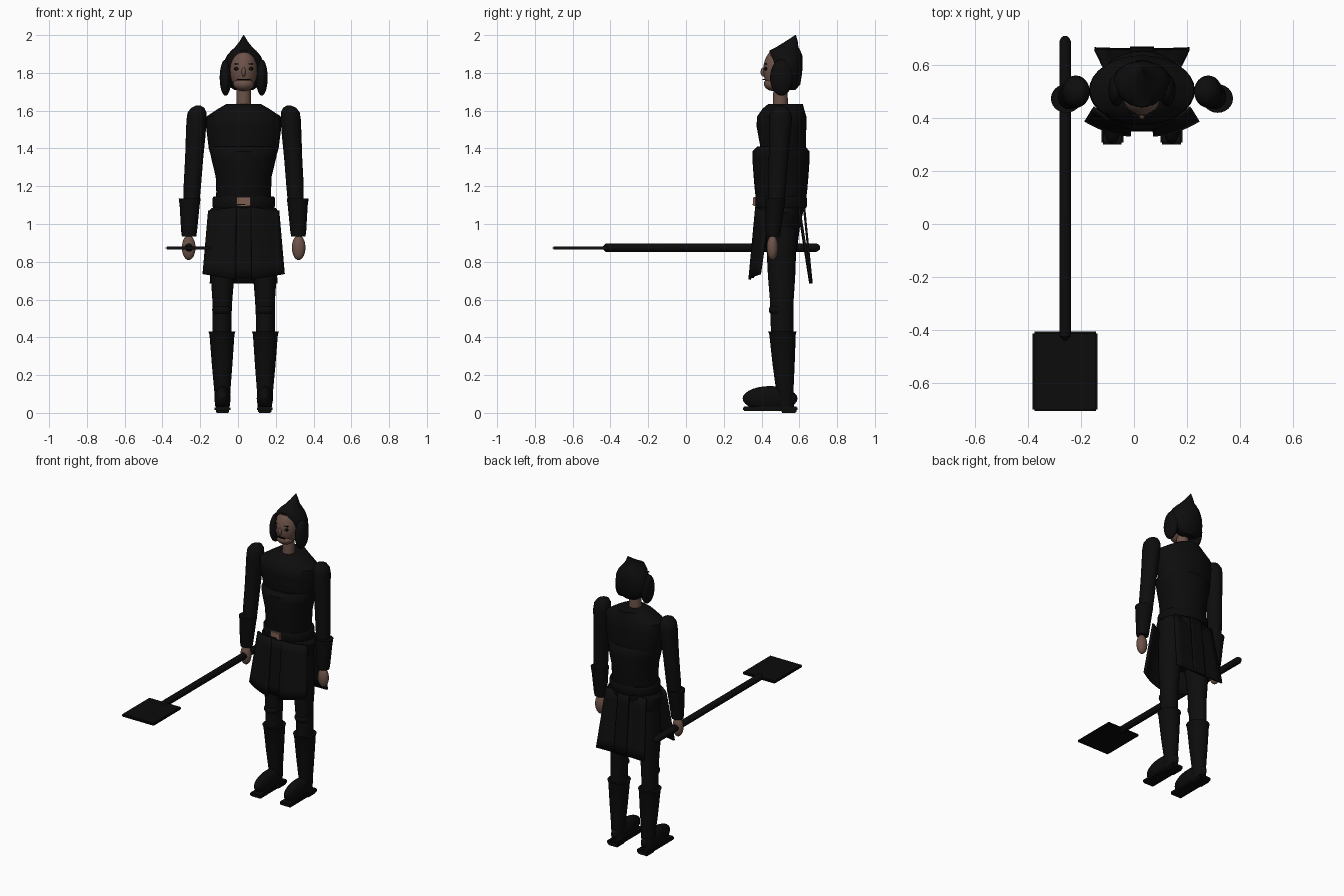
import bpy, bmesh, math
from mathutils import Vector

CX = 0.03  # body's centre line


def material(name, rgb):
    m = bpy.data.materials.new(name)
    m.diffuse_color = (*rgb, 1)
    return m


CLOTH = material("black cloth", (0.004, 0.004, 0.004))
LEATHER = material("black leather", (0.0035, 0.0035, 0.0035))
SKIN = material("skin", (0.15, 0.085, 0.065))
BUCKLE = material("tan buckle", (0.2, 0.115, 0.08))
DARK = material("eye black", (0.002, 0.002, 0.002))


def finish(bm, name, mat, smooth=40):
    bmesh.ops.recalc_face_normals(bm, faces=bm.faces)
    me = bpy.data.meshes.new(name)
    bm.to_mesh(me)
    bm.free()
    ob = bpy.data.objects.new(name, me)
    bpy.context.collection.objects.link(ob)
    me.materials.append(mat)
    bpy.ops.object.select_all(action='DESELECT')
    ob.select_set(True)
    bpy.context.view_layer.objects.active = ob
    if smooth:
        bpy.ops.object.shade_smooth_by_angle(angle=math.radians(smooth))
    return ob


def loft(name, rings, mat, n=24):
    """Stack of ellipses: (z, x, y, rx, ry)."""
    bm = bmesh.new()
    loops = []
    for z, x, y, rx, ry in rings:
        loops.append([bm.verts.new((x + rx * math.cos(2 * math.pi * i / n),
                                    y + ry * math.sin(2 * math.pi * i / n), z)) for i in range(n)])
    for a, b in zip(loops, loops[1:]):
        for i in range(n):
            j = (i + 1) % n
            bm.faces.new((a[i], a[j], b[j], b[i]))
    bm.faces.new(loops[0])
    bm.faces.new(loops[-1])
    return finish(bm, name, mat)


def ball(name, c, r, mat):
    bm = bmesh.new()
    bmesh.ops.create_uvsphere(bm, u_segments=24, v_segments=14, radius=1)
    for v in bm.verts:
        v.co = Vector(c) + Vector([v.co[i] * r[i] for i in range(3)])
    return finish(bm, name, mat)


def box(name, c, size, mat, bevel=0.0):
    bm = bmesh.new()
    bmesh.ops.create_cube(bm, size=1)
    for v in bm.verts:
        v.co = Vector(c) + Vector([v.co[i] * size[i] for i in range(3)])
    if bevel:
        bmesh.ops.bevel(bm, geom=bm.edges[:], offset=bevel, segments=2, affect='EDGES')
    return finish(bm, name, mat)


def panel(name, top, bottom, mat, bulge=0.0, n=8):
    """Hanging sheet between two edges, each given by its two end points."""
    bm = bmesh.new()
    grid = []
    for k in range(7):
        t = k / 6
        row = []
        for i in range(n + 1):
            u = i / n
            p = Vector(top[0]).lerp(Vector(top[1]), u).lerp(
                Vector(bottom[0]).lerp(Vector(bottom[1]), u), t)
            p.y += bulge * 4 * u * (1 - u)
            row.append(bm.verts.new(p))
        grid.append(row)
    for a, b in zip(grid, grid[1:]):
        for i in range(n):
            bm.faces.new((a[i], a[i + 1], b[i + 1], b[i]))
    ob = finish(bm, name, mat)
    mod = ob.modifiers.new("thickness", 'SOLIDIFY')
    mod.thickness, mod.offset = 0.012, 0
    return ob


# Head, face and pointed hood
loft("neck", [(1.60, CX, .50, .04, .04), (1.75, CX, .50, .037, .037)], SKIN)
ball("face", (CX, .487, 1.815), (.073, .078, .115), SKIN)
ball("jaw", (CX, .463, 1.742), (.056, .05, .038), SKIN)
ball("nose", (CX, .409, 1.805), (.011, .014, .024), SKIN)
box("mouth", (CX, .411, 1.765), (.07, .012, .005), DARK)
loft("hood", [(1.71, CX, .55, .05, .03), (1.74, CX, .545, .095, .06),
              (1.80, CX, .54, .11, .075), (1.85, CX, .533, .108, .084),
              (1.89, CX, .527, .09, .089), (1.918, CX, .524, .066, .082),
              (1.935, CX, .535, .047, .06), (1.965, CX, .558, .023, .034),
              (2.0, CX, .58, .002, .002)], CLOTH)
for s, side in ((-1, "right"), (1, "left")):
    ball(side + "_hood_flap", (CX + s * .096, .505, 1.775), (.031, .06, .096), CLOTH)
    ball(side + "_eye", (CX + s * .037, .424, 1.822), (.014, .01, .009), DARK)
    ball(side + "_eye_glint", (CX + s * .037, .416, 1.822), (.005, .004, .004), SKIN)
    box(side + "_eyebrow", (CX + s * .035, .424, 1.846), (.028, .012, .005), DARK)

# Torso
loft("chest", [(1.30, CX, .515, .155, .11), (1.40, CX, .515, .185, .12),
               (1.52, CX, .505, .2, .132), (1.57, CX, .507, .196, .13),
               (1.61, CX, .515, .135, .11), (1.635, CX, .527, .092, .092)], CLOTH, 32)
loft("waist_armour", [(1.08, CX, .503, .148, .125), (1.17, CX, .503, .145, .138),
                      (1.25, CX, .503, .148, .145), (1.35, CX, .503, .172, .152),
                      (1.385, CX, .503, .178, .15), (1.41, CX, .505, .17, .128)], LEATHER, 32)
loft("belt", [(1.085, CX, .503, .162, .133), (1.095, CX, .503, .166, .138),
              (1.135, CX, .503, .166, .138), (1.145, CX, .503, .16, .133)], LEATHER, 32)
box("buckle", (CX, .364, 1.118), (.074, .016, .048), BUCKLE, .003)
box("buckle_pin", (CX - .012, .355, 1.103), (.045, .006, .005), DARK)
loft("pelvis", [(.80, CX, .505, .07, .06), (.88, CX, .505, .15, .085),
                (1.00, CX, .505, .175, .1), (1.06, CX, .505, .19, .115),
                (1.085, CX, .503, .17, .122)], CLOTH)

# Skirt sheets
panel("front_strip", ((CX - .045, .378, 1.09), (CX + .045, .378, 1.09)),
      ((CX - .045, .355, .715), (CX + .045, .355, .715)), CLOTH)
panel("back_flap", ((CX - .15, .60, 1.08), (CX + .15, .60, 1.08)),
      ((CX - .18, .662, .685), (CX + .18, .662, .685)), CLOTH, bulge=-.004)
panel("back_strip", ((CX - .04, .625, 1.09), (CX + .04, .625, 1.09)),
      ((CX - .045, .665, .685), (CX + .045, .665, .685)), LEATHER)

# Limbs, mirrored on the centre line
for s, side in ((-1, "right"), (1, "left")):
    X = lambda d: CX + s * d
    panel(side + "_front_skirt", ((X(.038), .372, 1.09), (X(.185), .44, 1.07)),
          ((X(.042), .336, .705), (X(.215), .392, .735)), CLOTH, bulge=-.012)
    loft(side + "_arm", [(1.08, X(.277), .475, .04, .042), (1.2, X(.272), .482, .046, .048),
                         (1.35, X(.262), .49, .048, .052), (1.47, X(.254), .496, .052, .057),
                         (1.55, X(.25), .50, .053, .061), (1.59, X(.247), .50, .05, .056),
                         (1.615, X(.243), .50, .035, .04), (1.627, X(.24), .50, .012, .014)], CLOTH)
    loft(side + "_bracer", [(.935, X(.289), .462, .038, .036), (.96, X(.289), .462, .042, .04),
                            (1.10, X(.286), .472, .053, .05), (1.135, X(.286), .474, .058, .054),
                            (1.135, X(.28), .474, .04, .04)], LEATHER)
    ball(side + "_hand", (X(.291), .458, .875), (.036, .03, .066), SKIN)
    loft(side + "_leg", [(.38, X(.115), .51, .05, .06), (.50, X(.115), .508, .05, .06),
                         (.60, X(.113), .507, .053, .063), (.72, X(.112), .506, .062, .072),
                         (.86, X(.1), .505, .075, .078), (.98, X(.09), .505, .08, .082)], CLOTH)
    ball(side + "_knee", (X(.115), .49, .545), (.052, .052, .035), LEATHER)
    loft(side + "_boot", [(.03, X(.112), .525, .038, .048), (.12, X(.113), .523, .043, .046),
                          (.25, X(.114), .517, .054, .058), (.415, X(.115), .511, .066, .07),
                          (.43, X(.115), .51, .071, .075), (.43, X(.115), .51, .05, .06)], LEATHER)
    ball(side + "_foot", (X(.112), .445, .076), (.043, .145, .066), LEATHER)
    box(side + "_sole", (X(.112), .446, .022), (.083, .29, .026), LEATHER, .006)
    box(side + "_heel", (X(.112), .545, .01), (.07, .08, .02), LEATHER, .004)

# Pole weapon held forward in the right hand
pole = loft("pole", [(-.44, 0, 0, .008, .008), (-.425, 0, 0, .022, .022),
                     (.69, 0, 0, .022, .022), (.705, 0, 0, .014, .014),
                     (.71, 0, 0, .006, .006)], LEATHER, 16)
pole.rotation_euler = (-math.pi / 2, 0, 0)
pole.location = (-.26, 0, .875)
box("blade", (-.26, -.557, .873), (.245, .3, .018), LEATHER, .006)
